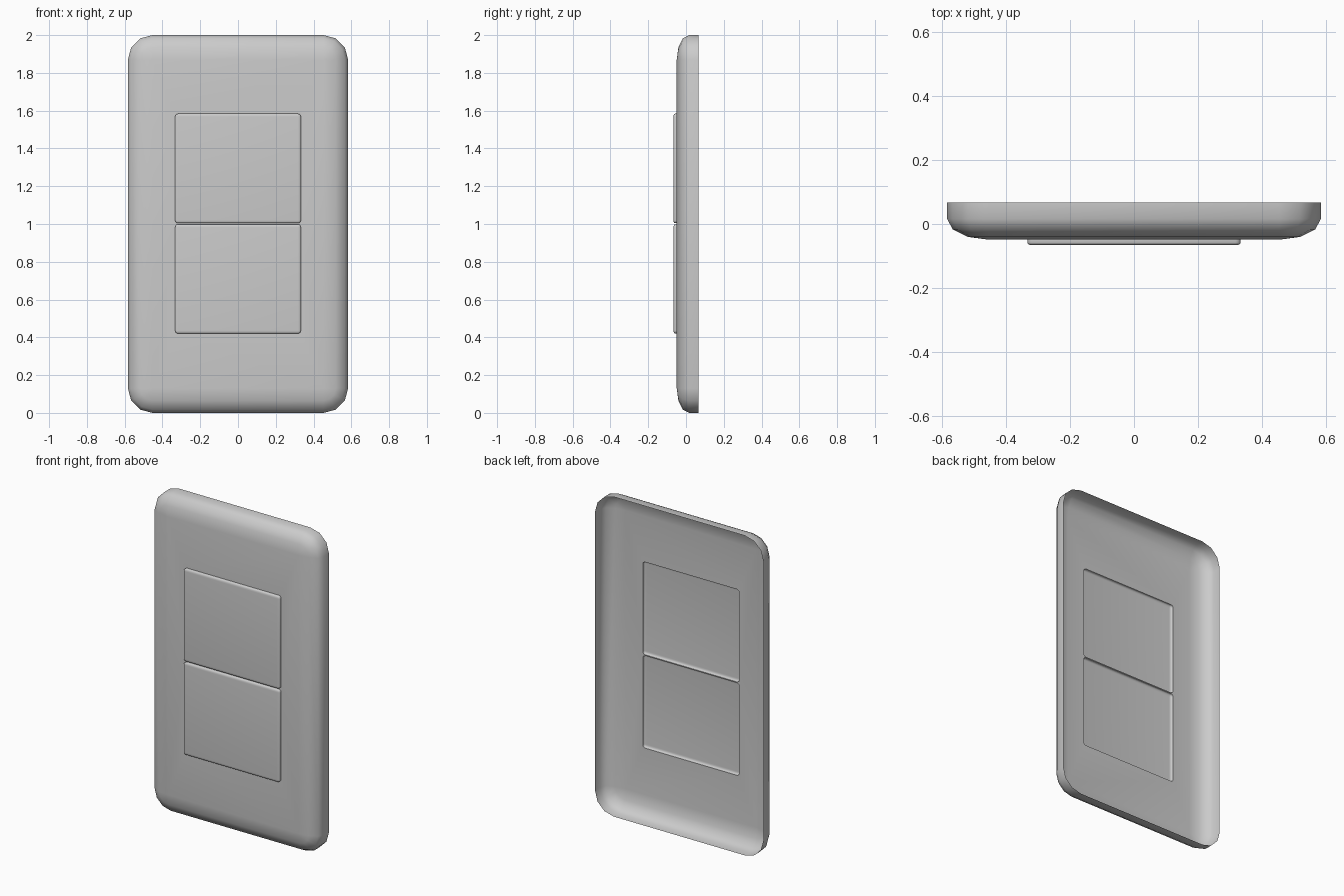
import bpy, bmesh, math

if "Cube" in bpy.data.objects:
    bpy.data.objects.remove(bpy.data.objects["Cube"])

BACK, FACE, FRONT = 0.067, -0.049, -0.066   # y of open back, plate face, switch face
SWITCHES = ((0.42, 0.998), (1.004, 1.584))  # z range of each switch
HALF_W, SWITCH_R = 0.333, 0.016
SEG = 3


def ring(bm, hw, z0, z1, r, y, shrink=1.0):
    """Rounded rectangle in the xz plane; shrink scales the corner arcs about fixed centres."""
    centres = ((hw - r, z0 + r, -90), (hw - r, z1 - r, 0),
               (r - hw, z1 - r, 90), (r - hw, z0 + r, 180))
    verts = []
    for cx, cz, start in centres:
        for i in range(SEG + 1):
            a = math.radians(start + 90 * i / SEG)
            verts.append(bm.verts.new((cx + r * shrink * math.cos(a), y,
                                       cz + r * shrink * math.sin(a))))
    return verts


def domed_shell(bm, hw, z0, z1, r, y_back, y_front, depth):
    """Open-backed wall with a quarter-round edge; returns the front ring."""
    prev = ring(bm, hw, z0, z1, r, y_back)
    for k in range(SEG + 1):
        t = math.pi / 2 * k / SEG
        cur = ring(bm, hw, z0, z1, r, y_front + depth * (1 - math.sin(t)), math.cos(t))
        n = len(cur)
        for i in range(n):
            j = (i + 1) % n
            bm.faces.new((prev[i], prev[j], cur[j], cur[i]))
        prev = cur
    return prev


def finish(bm, name):
    mesh = bpy.data.meshes.new(name)
    bm.to_mesh(mesh)
    bm.free()
    ob = bpy.data.objects.new(name, mesh)
    bpy.context.collection.objects.link(ob)
    bpy.ops.object.select_all(action='DESELECT')
    ob.select_set(True)
    bpy.context.view_layer.objects.active = ob
    bpy.ops.object.shade_smooth_by_angle(angle=math.radians(40))


# Wall plate: thin open-backed shell with two switch openings
bm = bmesh.new()
domed_shell(bm, 0.583, 0.0, 2.0, 0.13, BACK, FACE, 0.065)
for z0, z1 in SWITCHES:
    loop = ring(bm, HALF_W, z0, z1, SWITCH_R, FACE)
    for i, v in enumerate(loop):
        bm.edges.new((v, loop[(i + 1) % len(loop)]))
bmesh.ops.remove_doubles(bm, verts=bm.verts[:], dist=1e-5)
rim = [e for e in bm.edges if all(abs(v.co.y - FACE) < 1e-4 for v in e.verts)]
fill = bmesh.ops.triangle_fill(bm, edges=rim, use_beauty=True, normal=(0, -1, 0))
for f in fill["geom"]:
    if isinstance(f, bmesh.types.BMFace):
        f.normal_update()
        if f.normal.y > 0:
            f.normal_flip()
finish(bm, "wall_plate")

# Rocker switches: raised open-backed pads filling the openings
for (z0, z1), name in zip(SWITCHES, ("lower_switch", "upper_switch")):
    bm = bmesh.new()
    domed_shell(bm, HALF_W, z0, z1, SWITCH_R, FACE, FRONT, 0.007)
    bmesh.ops.remove_doubles(bm, verts=bm.verts[:], dist=1e-5)
    rim = [v for v in bm.verts if abs(v.co.y - FRONT) < 1e-4]
    zc = (z0 + z1) / 2
    rim.sort(key=lambda v: math.atan2(v.co.z - zc, v.co.x))
    bm.faces.new(rim)
    finish(bm, name)
